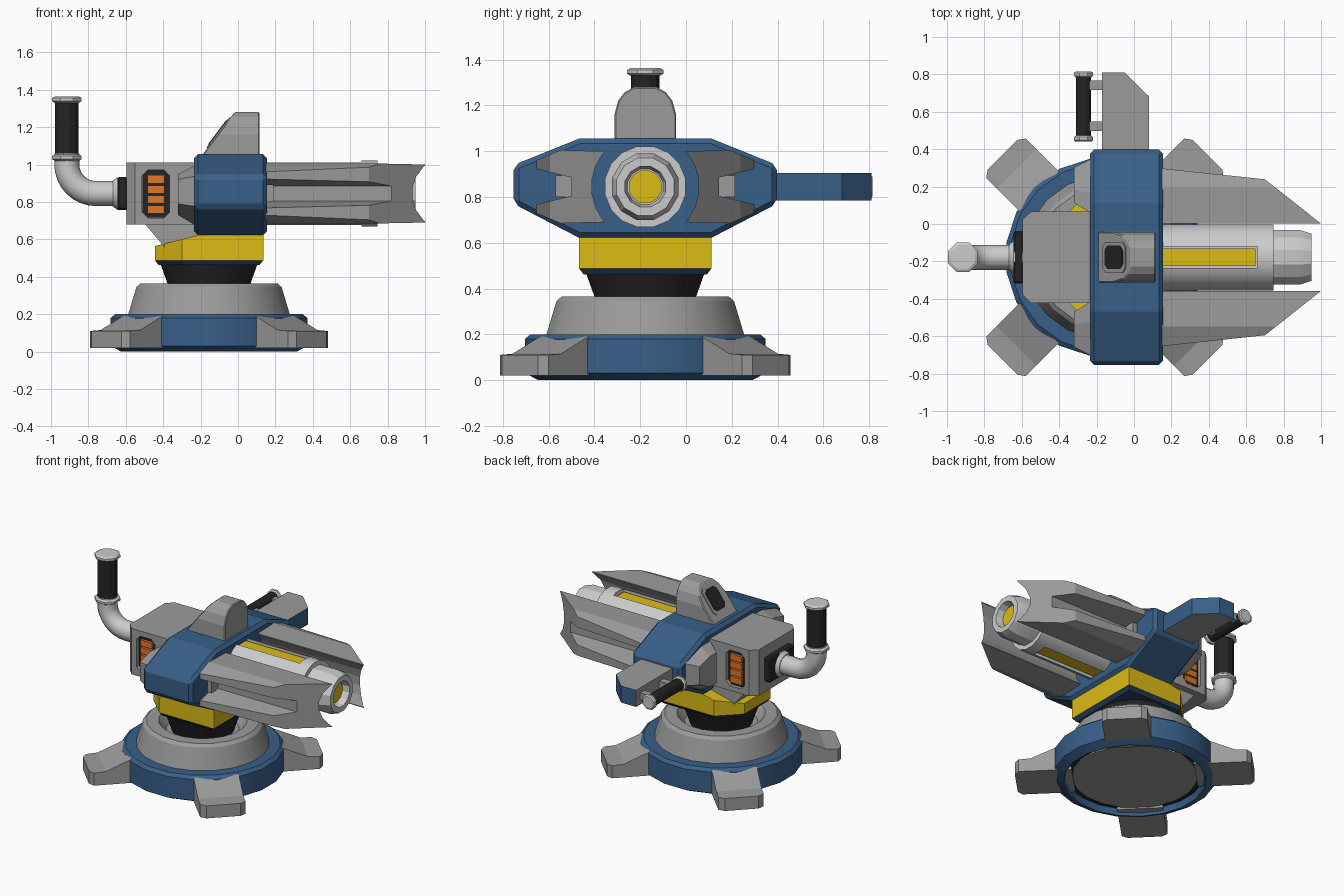
import bpy, bmesh
from math import sin, cos, pi, radians
from mathutils import Vector

if "Cube" in bpy.data.objects:
    bpy.data.objects.remove(bpy.data.objects["Cube"])

CX, CY, ZC = -0.155, -0.178, 0.845   # swivel axis and barrel height


def paint(name, rgb):
    m = bpy.data.materials.new(name)
    m.diffuse_color = (*rgb, 1)
    m.use_nodes = True
    m.node_tree.nodes["Principled BSDF"].inputs["Base Color"].default_value = m.diffuse_color
    return m


BLUE = paint("blue", (0.04, 0.115, 0.25))
NAVY = paint("navy", (0.02, 0.05, 0.11))
YELLOW = paint("yellow", (0.72, 0.5, 0.008))
ORANGE = paint("orange", (0.75, 0.18, 0.02))
DARK = paint("dark", (0.018, 0.018, 0.018))
GREY = paint("grey", (0.33, 0.33, 0.33))


def finish(name, bm, mat=None, bevel=0, cutters=(), smooth=False):
    """Turn a bmesh (y measured from the centre line) into a finished object."""
    bmesh.ops.translate(bm, verts=bm.verts, vec=(0, CY, 0))
    bmesh.ops.recalc_face_normals(bm, faces=bm.faces)
    me = bpy.data.meshes.new(name)
    bm.to_mesh(me)
    bm.free()
    ob = bpy.data.objects.new(name, me)
    bpy.context.collection.objects.link(ob)
    for c in cutters:
        b = ob.modifiers.new("cut", 'BOOLEAN')
        b.operation, b.object, b.solver = 'DIFFERENCE', c, 'EXACT'
        c.hide_render = True
    if bevel:
        b = ob.modifiers.new("bevel", 'BEVEL')
        b.width, b.segments, b.angle_limit = bevel, 1, radians(35)
    if ob.modifiers:
        bpy.context.view_layer.update()
        ev = ob.evaluated_get(bpy.context.evaluated_depsgraph_get())
        new = bpy.data.meshes.new_from_object(ev)
        ob.modifiers.clear()
        ob.data = new
        for c in cutters:
            bpy.data.objects.remove(c)
    if mat:
        ob.data.materials.clear()
        ob.data.materials.append(mat)
    if smooth:
        ob.data.polygons.foreach_set("use_smooth", [True] * len(ob.data.polygons))
        ob.data.set_sharp_from_angle(angle=radians(28))
    return ob


def prism(name, pts, axis, lo, hi, mat=None, pts2=None, **kw):
    """Extrude a 2D outline along an axis; pts2 gives a different far outline."""
    put = {'x': lambda a, b, h: (h, a, b), 'y': lambda a, b, h: (a, h, b),
           'z': lambda a, b, h: (a, b, h)}[axis]
    bm = bmesh.new()
    v1 = [bm.verts.new(put(a, b, lo)) for a, b in pts]
    v2 = [bm.verts.new(put(a, b, hi)) for a, b in (pts2 or pts)]
    bm.faces.new(v1)
    bm.faces.new(v2)
    n = len(pts)
    for i in range(n):
        bm.faces.new((v1[i], v1[(i + 1) % n], v2[(i + 1) % n], v2[i]))
    return finish(name, bm, mat, **kw)


def rect(a0, a1, b0, b1, c=0):
    """Rectangle outline, corners cut by c."""
    if not c:
        return [(a0, b0), (a1, b0), (a1, b1), (a0, b1)]
    return [(a0 + c, b0), (a1 - c, b0), (a1, b0 + c), (a1, b1 - c),
            (a1 - c, b1), (a0 + c, b1), (a0, b1 - c), (a0, b0 + c)]


def box(name, x, y, z, mat=None, **kw):
    return prism(name, rect(*x, *y), 'z', *z, mat, **kw)


def lathe(name, prof, at, axis, n=20, mat=None, **kw):
    """Revolve (radius, height) points about an axis through at."""
    bm = bmesh.new()
    q = Vector((0, 0, 1)).rotation_difference(Vector(axis))
    rings = []
    for r, h in prof:
        rings.append([bm.verts.new(q @ Vector((r * cos(2 * pi * (i + .5) / n),
                      r * sin(2 * pi * (i + .5) / n), h)) + Vector(at)) for i in range(n)])
    for a, b in zip(rings, rings[1:]):
        for i in range(n):
            j = (i + 1) % n
            bm.faces.new((a[i], a[j], b[j], b[i]))
    bm.faces.new(rings[0])
    bm.faces.new(rings[-1])
    kw.setdefault("smooth", True)
    return finish(name, bm, mat, **kw)


UP, FWD = (0, 0, 1), (1, 0, 0)

# Base: ring, recessed underside, stepped cone, neck
lathe("base_ring", [(.45, .05), (.465, 0), (.475, 0), (.532, .03), (.532, .18), (.508, .2), (.4, .2)],
      (CX, 0, 0), UP, 20, BLUE)
lathe("base_underside_rim", [(.45, .04), (.45, .06)], (CX, 0, 0), UP, 20, DARK)
lathe("base_underside", [(.41, .03), (.41, .06)], (CX, 0, 0), UP, 20, GREY)
lathe("base_cone", [(.44, .19), (.393, .345), (.37, .365), (.29, .365), (.24, .3)], (CX, 0, 0), UP, 20, GREY)
lathe("neck", [(.2, .29), (.225, .365), (.265, .475)], (CX, 0, 0), UP, 20, DARK)

# Four diagonal feet
for k in range(4):
    a = pi / 4 + k * pi / 2
    bm = bmesh.new()
    side = [(.40, .02), (.775, .02), (.775, .11), (.67, .115), (.50, .19), (.40, .19)]
    rows = []
    for t, cut in ((-.15, .027), (-.112, 0), (.112, 0), (.15, .027)):
        rows.append([bm.verts.new((CX + (r - cut * (r > .7)) * cos(a) - t * sin(a),
                                   (r - cut * (r > .7)) * sin(a) + t * cos(a), z)) for r, z in side])
    for p, q in zip(rows, rows[1:]):
        for i in range(6):
            j = (i + 1) % 6
            bm.faces.new((p[i], p[j], q[j], q[i]))
    bm.faces.new(rows[0])
    bm.faces.new(rows[-1])
    finish("foot_%d" % (k + 1), bm, GREY)

# Yellow turntable with sloped rear and dark trim beneath
plan = [(.135, -.29), (.135, .29), (-.3, .29), (-.445, .15), (-.445, -.15), (-.3, -.29)]
slope = prism("slope_cutter", [(-.2, .625), (-.6, .525), (-.6, .8), (-.2, .8)], 'y', -.5, .5)
prism("turntable", plan, 'z', .488, .63, YELLOW, cutters=[slope])
shrunk = [(CX + (x - CX) * .93, y * .93) for x, y in plan]
prism("turntable_trim", shrunk, 'z', .462, .489, NAVY, pts2=plan)

# Blue octagonal body
half = [(.29, 1.055), (.575, .94), (.575, .77), (.29, .622)]
prism("body", half + [(-y, z) for y, z in reversed(half)], 'x', -.236, .155, BLUE, bevel=.022)

# Rear housing with vents, its lower wedge and the side brackets
win = [prism("window_cutter", rect(-.512, -.365, .715, .972, .03), 'y', *y) for y in ((-.4, -.21), (.21, .4))]
prism("rear_housing", [(-.2, -.245), (-.55, -.245), (-.597, -.2), (-.597, .2), (-.55, .245), (-.2, .245)],
      'z', .68, 1.01, GREY, cutters=win)
prism("rear_wedge", [(-.5, .685), (-.39, .555), (-.2, .555), (-.2, .685)], 'y', -.2, .2, GREY)
for s, tag in ((-1, "front"), (1, "back")):
    prism("vent_back_" + tag, rect(-.511, -.366, .716, .971, .03), 'y', s * .2, s * .22, DARK)
    for i in range(4):
        z = .737 + i * .054
        box("vent_cell_%s_%d" % (tag, i + 1), (-.484, -.393), sorted((s * .21, s * .238)), (z, z + .044), ORANGE)
    prism("rear_bracket_" + tag,
          [(s * y, z) for y, z in ((.23, .67), (.23, 1.0), (.34, 1.0), (.53, .94), (.53, .775), (.34, .67))],
          'x', -.22, -.32, GREY,
          pts2=[(s * y, z) for y, z in ((.29, .73), (.29, .95), (.36, .95), (.48, .92), (.48, .79), (.36, .73))])

# Sight on top: round-topped block with slanted rear window
arch = [(.135, 1.03), (.135, 1.16), (.118, 1.222), (.09, 1.258), (.05, 1.28)]
cut = prism("sight_cutter", [(-.3, .91), (-.185, 1.06), (.0, 1.305), (-.3, 1.4)], 'y', -.3, .3)
prism("sight", arch + [(-y, z) for y, z in reversed(arch)], 'x', -.22, .115, GREY, cutters=[cut], bevel=.006)
d, nrm = Vector((.6, 0, .8)), Vector((-.8, 0, .6))
mid = Vector((-.103, 0, 1.168))


def sight_plate(name, w, h, lift, mat):
    bm = bmesh.new()
    out = rect(-w, w, -h, h, .025)
    rings = [[bm.verts.new(mid + d * v + Vector((0, u, 0)) + nrm * l) for u, v in out] for l in (-.03, lift)]
    bm.faces.new(rings[0])
    bm.faces.new(rings[1])
    for i in range(8):
        j = (i + 1) % 8
        bm.faces.new((rings[0][i], rings[0][j], rings[1][j], rings[1][i]))
    finish(name, bm, mat)


sight_plate("sight_frame", .083, .1, .006, GREY)
sight_plate("sight_glass", .062, .08, .01, DARK)

# Barrel with slots above and below, yellow strips inside, and muzzle
slots = [box("slot_cutter", (.1, .66), (-.058, .058), z) for z in ((.985, 1.1), (.6, .705))]
lathe("barrel", [(.18, .1), (.18, .745)], (0, 0, ZC), FWD, 16, cutters=slots)
for z, tag in ((.98, "top"), (.69, "bottom")):
    box("barrel_strip_" + tag, (.14, .65), (-.046, .046), (z, z + .02), YELLOW)
lathe("muzzle", [(.15, .73), (.15, .89), (.13, .95), (.092, .95), (.08, .89)], (0, 0, ZC), FWD, 12)
lathe("muzzle_core", [(.074, .88), (.074, .905)], (0, 0, ZC), FWD, 12, YELLOW)

# Barrel side plates: chamfered, tapered, hollowed by a cylinder, grooved outside
for s, tag in ((-1, "front"), (1, "back")):
    bore = lathe("bore_cutter", [(.235, .0), (.235, 1.2)], (0, 0, ZC), FWD, 24, smooth=False)
    taper = prism("taper_cutter", [(x, s * y) for x, y in
                  ((.0, .491), (.7, .417), (1.0, .18), (1.2, .02), (1.2, .8), (0, .8))], 'z', .5, 1.2)
    groove = prism("groove_cutter", [(s * .322, .805), (s * .322, .885), (s * .55, .94), (s * .55, .75)],
                   'x', .05, 1.1)
    sec = [(.18, .69), (.37, .685), (.478, .73), (.478, .96), (.37, 1.005), (.18, 1.0)]
    prism("side_plate_" + tag, [(s * y, z) for y, z in sec], 'x', .12, 1.0, GREY, cutters=[bore, taper, groove])
    box("groove_block_" + tag, (.14, .19), sorted((s * .31, s * .393)), (.8, .893), GREY)

# Side arm (blue forward and end faces) with grip bar
arm = prism("side_arm", [(-.17, .5), (.08, .5), (.08, .86), (-.05, .988), (-.17, .988)], 'z', .785, .905, GREY)
arm.data.materials.append(BLUE)
for p in arm.data.polygons:
    p.material_index = int(p.normal.x > .3 or p.normal.y > .5)
for y, tag in ((.70, "inner"), (.92, "outer")):
    box("grip_standoff_" + tag, (-.28, -.165), (y - .025, y + .025), (.82, .87), GREY)
lathe("side_grip", [(.042, .63), (.042, .975)], (-.27, 0, ZC), (0, 1, 0), 12, DARK)
for y, tag in ((.618, "inner"), (.962, "outer")):
    lathe("side_grip_cap_" + tag, [(.045, y), (.055, y + .008), (.055, y + .024), (.045, y + .032)],
          (-.27, 0, ZC), (0, 1, 0), 8)

# Rear crank: flange, collar, bent pipe, upright grip
box("crank_flange", (-.645, -.59), (-.14, .14), (.757, .933), DARK, bevel=.01)
lathe("crank_collar", [(.09, -.59), (.09, -.645), (.072, -.668)], (0, 0, ZC), FWD, 12)
cu = bpy.data.curves.new("crank_pipe", 'CURVE')
cu.dimensions, cu.bevel_depth, cu.bevel_resolution, cu.use_fill_caps = '3D', .067, 4, True
R = .155
path = [(-.62, ZC)] + [(-.915 + R - R * sin(t), ZC + R - R * cos(t))
                       for t in (i * pi / 16 for i in range(9))] + [(-.915, 1.06)]
sp = cu.splines.new('POLY')
sp.points.add(len(path) - 1)
for p, (x, z) in zip(sp.points, path):
    p.co = (x, CY, z, 1)
sp.use_smooth = True
bpy.context.collection.objects.link(bpy.data.objects.new("crank_pipe", cu))
lathe("crank_grip", [(.065, 1.04), (.065, 1.34)], (-.915, 0, 0), UP, 12, DARK)
for z, tag in ((1.02, "lower"), (1.33, "upper")):
    lathe("crank_grip_ring_" + tag, [(.07, z), (.086, z + .009), (.086, z + .025), (.07, z + .034)],
          (-.915, 0, 0), UP, 8)
